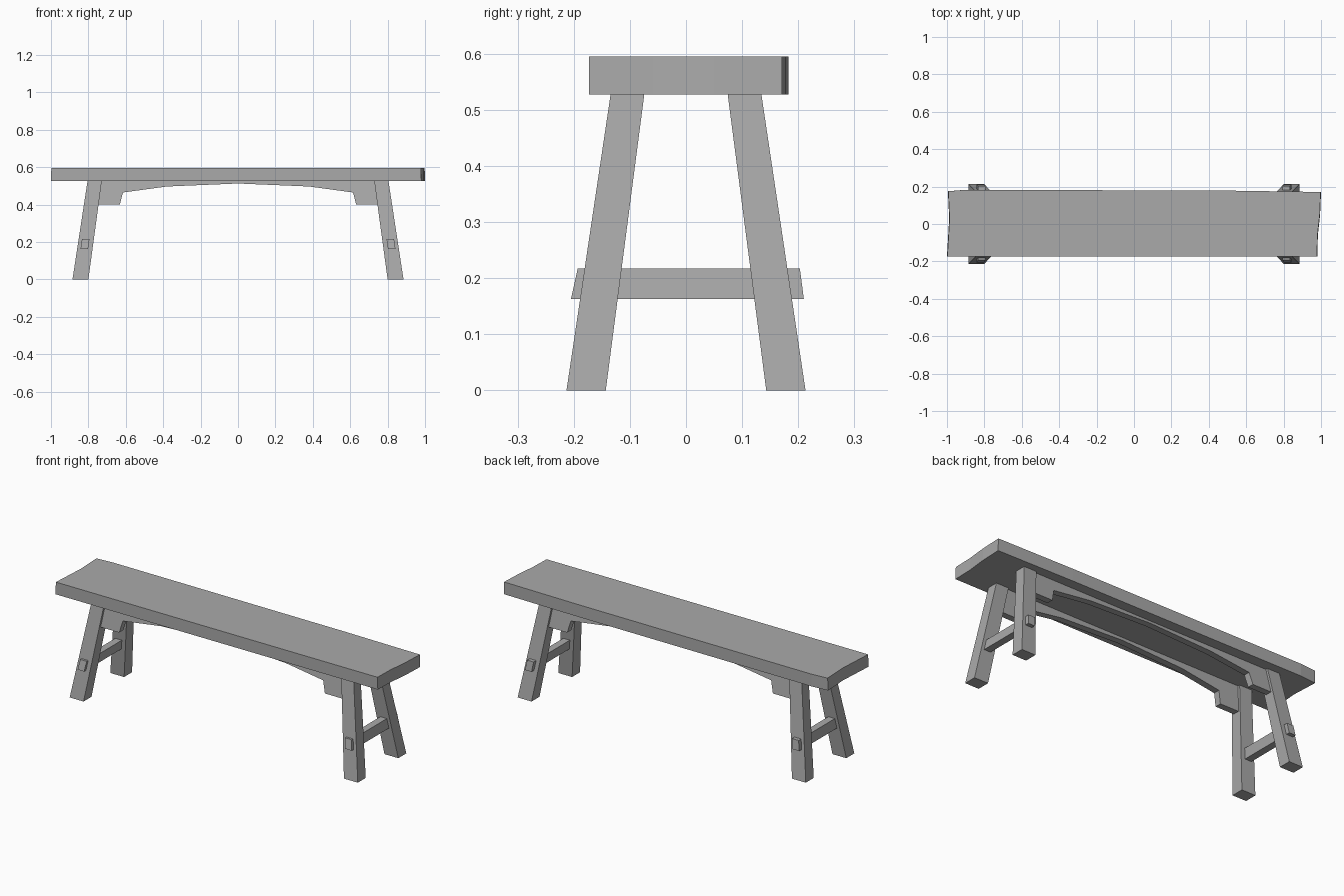
import bpy

# Remove the default cube
cube = bpy.data.objects.get("Cube")
if cube:
    bpy.data.objects.remove(cube, do_unlink=True)

GREY = (0.40, 0.40, 0.40, 1)
wood = bpy.data.materials.new("grey_wood")
wood.use_nodes = True
wood.diffuse_color = GREY
wood.node_tree.nodes["Principled BSDF"].inputs["Base Color"].default_value = GREY

LEG_TOP = 0.53


def loft(name, lower, upper):
    """Solid between two matching loops; both wound counter-clockwise seen from the upper side."""
    n = len(lower)
    faces = [list(range(n))[::-1], list(range(n, 2 * n))]
    faces += [(i, (i + 1) % n, n + (i + 1) % n, n + i) for i in range(n)]
    mesh = bpy.data.meshes.new(name)
    mesh.from_pydata(list(lower) + list(upper), [], faces)
    mesh.materials.append(wood)
    obj = bpy.data.objects.new(name, mesh)
    bpy.context.collection.objects.link(obj)
    return obj


def rect(x0, x1, y0, y1, z, sx, sy):
    """Rectangle loop mirrored into the quadrant given by sx, sy."""
    loop = [(sx * x, sy * y, z) for x, y in ((x0, y0), (x1, y0), (x1, y1), (x0, y1))]
    return loop if sx * sy > 0 else loop[::-1]


# Seat plank with slightly uneven, hand-cut ends
plan = [(-1.0, -0.173), (0.98, -0.173), (0.983, -0.06), (0.995, 0.05), (1.0, 0.171),
        (0.53, 0.178), (-0.9, 0.183), (-0.995, 0.175), (-0.988, 0.03)]
loft("seat", [(x, y, 0.527) for x, y in plan], [(x * 0.998, y, 0.595) for x, y in plan])

# Splayed legs
for sx, end in ((-1, "right"), (1, "left")):
    for sy, side in ((-1, "front"), (1, "back")):
        loft(f"{side}_{end}_leg",
             rect(0.80, 0.885, 0.143, 0.213, 0, sx, sy),
             rect(0.728, 0.804, 0.074, 0.134, LEG_TOP, sx, sy))

    # Stretcher with through tenons showing outside the legs
    loft(f"{end}_stretcher",
         rect(0.802, 0.842, -0.205, 0.210, 0.163, sx, 1),
         rect(0.794, 0.834, -0.193, 0.203, 0.217, sx, 1))

# Arched aprons leaning with the legs
half = [(0.0, 0.513), (0.38, 0.497), (0.615, 0.465), (0.632, 0.40), (0.755, 0.40), (0.738, LEG_TOP)]
outline = half + [(-x, z) for x, z in half[:0:-1]]
for sy, side in ((-1, "front"), (1, "back")):
    def face(offset):
        return [(x, sy * (0.104 + offset + (LEG_TOP - z) * 0.14), z) for x, z in outline]
    # Keep the loop order consistent with outward faces on both sides
    inner, outer = face(-0.018), face(0.018)
    if sy > 0:
        inner, outer = inner[::-1], outer[::-1]
    loft(f"{side}_apron", inner, outer)
